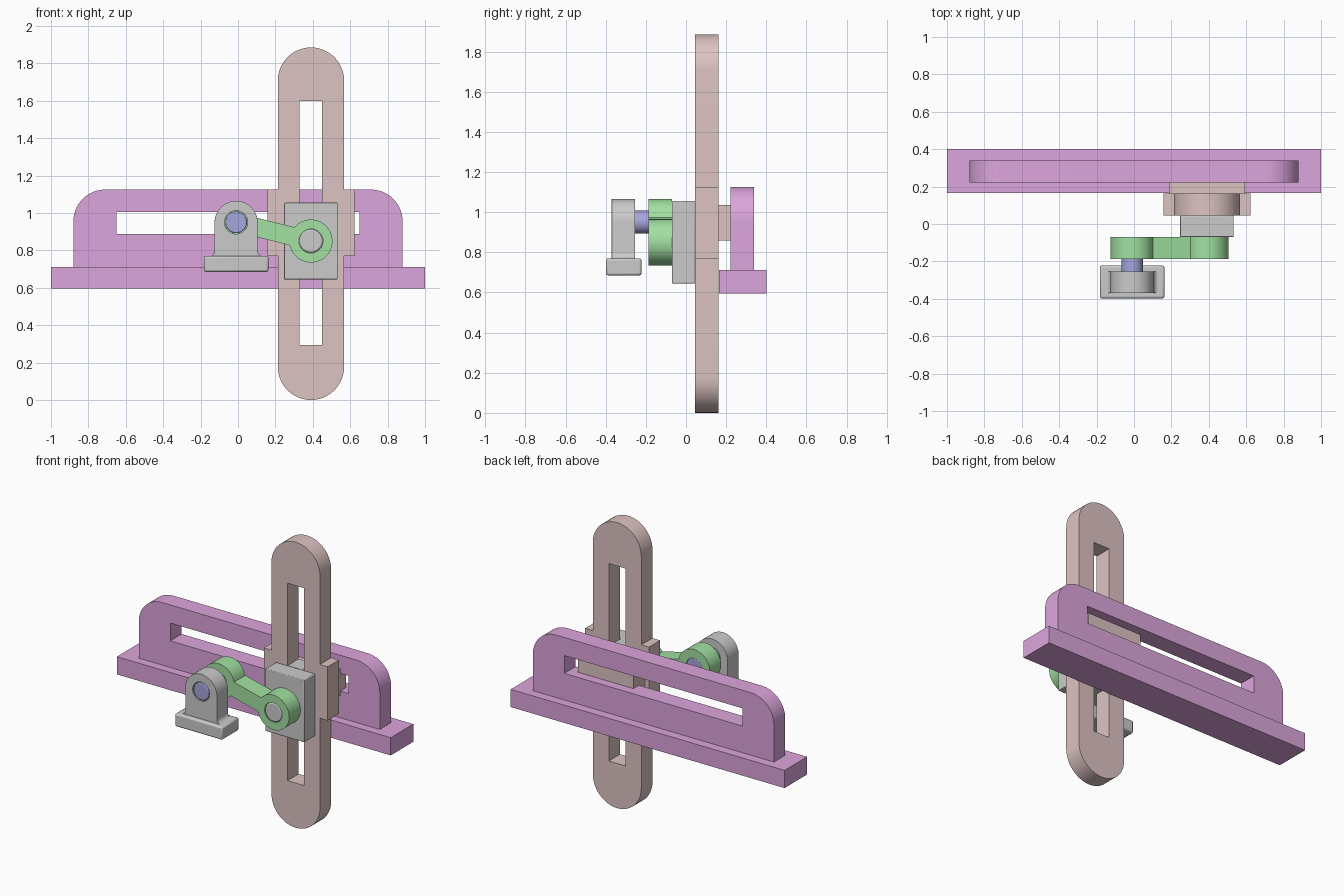
import bpy, bmesh
from math import sin, cos, pi, radians, asin, atan2, hypot

if "Cube" in bpy.data.objects:
    bpy.data.objects.remove(bpy.data.objects["Cube"])


def material(name, rgb):
    m = bpy.data.materials.new(name)
    m.diffuse_color = (*rgb, 1)
    m.use_nodes = True
    m.node_tree.nodes["Principled BSDF"].inputs["Base Color"].default_value = m.diffuse_color
    return m


PURPLE = material("purple", (0.72, 0.38, 0.72))
PINK = material("pink", (0.72, 0.55, 0.54))
GREEN = material("green", (0.36, 0.75, 0.36))
BLUE = material("blue", (0.38, 0.38, 0.72))


def arc(cx, cz, r, a0, a1, n=24):
    return [(cx + r * cos(radians(a0 + (a1 - a0) * i / n)),
             cz + r * sin(radians(a0 + (a1 - a0) * i / n))) for i in range(n + 1)]


def circle(cx, cz, r):
    return arc(cx, cz, r, 0, 360, 48)[:-1]


def rect(x0, x1, z0, z1):
    return [(x0, z0), (x1, z0), (x1, z1), (x0, z1)]


def plate(name, loops, y0, y1, mat=None, bevel=0):
    """Extrude an x-z outline (first loop) with holes (other loops) from y0 to y1."""
    cu = bpy.data.curves.new(name, 'CURVE')
    cu.dimensions, cu.fill_mode = '2D', 'BOTH'
    cu.extrude = (y1 - y0) / 2
    for pts in loops:
        s = cu.splines.new('POLY')
        s.points.add(len(pts) - 1)
        for p, (x, z) in zip(s.points, pts):
            p.co = (x, z, 0, 1)
        s.use_cyclic_u = True
    ob = bpy.data.objects.new(name, cu)
    bpy.context.collection.objects.link(ob)
    ob.location.y = (y0 + y1) / 2
    ob.rotation_euler.x = pi / 2
    bpy.ops.object.select_all(action='DESELECT')
    ob.select_set(True)
    bpy.context.view_layer.objects.active = ob
    bpy.ops.object.convert(target='MESH')
    ob = bpy.context.object
    bm = bmesh.new()
    bm.from_mesh(ob.data)
    bmesh.ops.remove_doubles(bm, verts=bm.verts, dist=1e-5)
    bmesh.ops.dissolve_limit(bm, angle_limit=0.01, verts=bm.verts, edges=bm.edges)
    bmesh.ops.recalc_face_normals(bm, faces=bm.faces)
    bm.to_mesh(ob.data)
    bm.free()
    ob.data.materials.clear()
    if mat:
        ob.data.materials.append(mat)
    if bevel:
        b = ob.modifiers.new("soft_edges", 'BEVEL')
        b.width, b.segments, b.limit_method = bevel, 2, 'ANGLE'
    bpy.ops.object.shade_smooth_by_angle(angle=radians(35))
    return ob


AX, AZ = -0.01, 0.95   # shaft axis
PX, PZ = 0.39, 0.85    # crank pin axis

# Slotted guide rail on its foot
plate("guide_foot", [rect(-1, 1, 0.595, 0.712)], 0.165, 0.4, PURPLE)
plate("guide_plate", [[(-0.88, 0.712), (0.88, 0.712)] + arc(0.71, 0.955, 0.17, 0, 90)
                      + arc(-0.71, 0.955, 0.17, 90, 180),
                      rect(-0.65, 0.65, 0.888, 1.005)], 0.222, 0.34, PURPLE)

# Tall slotted yoke with side wings
R, W = 0.177, 0.233
plate("yoke", [arc(PX, R, R, 180, 360)
               + [(PX + R, 0.77), (PX + W, 0.77), (PX + W, 1.125), (PX + R, 1.125)]
               + arc(PX, 1.885 - R, R, 0, 180)
               + [(PX - R, 1.125), (PX - W, 1.125), (PX - W, 0.77), (PX - R, 0.77)],
               rect(PX - 0.06, PX + 0.06, 0.295, 1.598)], 0.045, 0.162, PINK)

# Yoke shoe riding in the guide slot
plate("shoe_flange", [rect(PX - 0.203, PX + 0.203, 0.86, 1.035)], 0.162, 0.222, PINK)
plate("shoe_tongue", [rect(PX - 0.203, PX + 0.203, 0.889, 1.004)], 0.222, 0.282, PINK)

# Sliding block with its tongue in the yoke slot
plate("slide_block", [rect(PX - 0.143, PX + 0.143, 0.645, 1.055)], -0.07, 0.045, bevel=0.004)
plate("slide_tongue", [rect(PX - 0.059, PX + 0.059, 0.645, 1.055)], 0.045, 0.162)

# Crank: two hubs joined by a straight arm
ang = atan2(PZ - AZ, PX - AX) * 180 / pi
gap = asin(0.05 / 0.115) * 180 / pi
plate("crank", [arc(AX, AZ, 0.115, ang + gap, ang + 360 - gap, 40)
                + arc(PX, PZ, 0.115, ang - 180 + gap, ang + 180 - gap, 40),
                circle(AX, AZ, 0.058), circle(PX, PZ, 0.064)], -0.188, -0.07, GREEN)
plate("crank_pin", [circle(PX, PZ, 0.063)], -0.188, -0.065, bevel=0.008)
plate("shaft", [circle(AX, AZ, 0.0575)], -0.37, -0.072, BLUE, bevel=0.005)

# Shaft bearing: arched upright with flared bottom, on a foot
r, f = 0.115, 0.03
plate("bearing_upright", [arc(AX, AZ, r, 0, 180, 32)
                          + arc(AX - r - f, 0.768 + f, f, 0, -90, 8)
                          + arc(AX + r + f, 0.768 + f, f, 270, 180, 8),
                          circle(AX, AZ, 0.062)], -0.37, -0.255, bevel=0.006)
plate("bearing_foot", [rect(AX - 0.173, AX + 0.173, 0.685, 0.77)], -0.398, -0.222, bevel=0.01)
